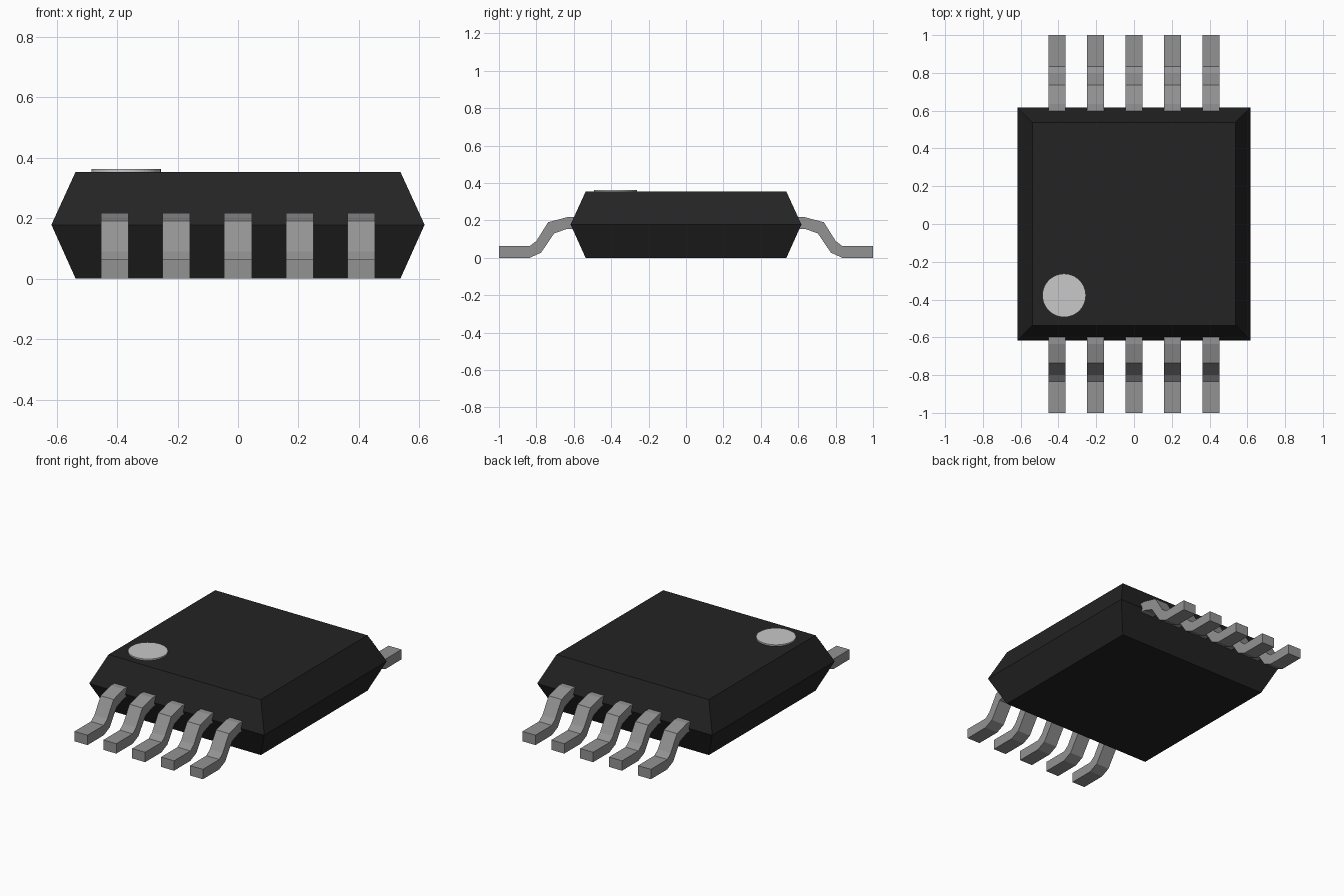
import bpy, bmesh, math

cube = bpy.data.objects.get("Cube")
if cube:
    bpy.data.objects.remove(cube, do_unlink=True)


def material(name, rgb):
    m = bpy.data.materials.new(name)
    m.use_nodes = True
    m.diffuse_color = (*rgb, 1)
    m.node_tree.nodes["Principled BSDF"].inputs["Base Color"].default_value = (*rgb, 1)
    return m


BLACK = material("black plastic", (0.017, 0.017, 0.017))
METAL = material("grey metal", (0.29, 0.29, 0.29))
SILVER = material("light grey paint", (0.58, 0.58, 0.58))


def finish(name, bm, mat):
    bmesh.ops.recalc_face_normals(bm, faces=bm.faces)
    mesh = bpy.data.meshes.new(name)
    bm.to_mesh(mesh)
    bm.free()
    mesh.materials.append(mat)
    ob = bpy.data.objects.new(name, mesh)
    bpy.context.collection.objects.link(ob)
    return ob


# Package body: square rings, widest at the middle seam
bm = bmesh.new()
rings = []
for half, z in ((0.537, 0.0), (0.617, 0.178), (0.537, 0.353)):
    rings.append([bm.verts.new((sx * half, sy * half, z))
                  for sx, sy in ((-1, -1), (1, -1), (1, 1), (-1, 1))])
bm.faces.new(rings[0])
bm.faces.new(rings[-1])
for low, high in zip(rings, rings[1:]):
    for i in range(4):
        j = (i + 1) % 4
        bm.faces.new((low[i], low[j], high[j], high[i]))
finish("package_body", bm, BLACK)

# Pin one marker: thin disc on the top face
bm = bmesh.new()
bmesh.ops.create_cone(bm, cap_ends=True, segments=48, radius1=0.115,
                      radius2=0.115, depth=0.012)
bmesh.ops.translate(bm, verts=bm.verts, vec=(-0.37, -0.378, 0.356))
finish("pin_one_marker", bm, SILVER)

# Gull-wing lead profile as (distance from centre, height)
LEAD = [(1.0, 0.0), (0.835, 0.0), (0.775, 0.027), (0.705, 0.13), (0.635, 0.155),
        (0.56, 0.155), (0.56, 0.217), (0.635, 0.217), (0.737, 0.19),
        (0.80, 0.09), (0.835, 0.063), (1.0, 0.063)]
LEAD_WIDTH, PITCH = 0.091, 0.2035


def lead(name, x, side):
    bm = bmesh.new()
    face = bm.faces.new([bm.verts.new((x - LEAD_WIDTH / 2, side * y, z)) for y, z in LEAD])
    ext = bmesh.ops.extrude_face_region(bm, geom=[face])
    moved = [v for v in ext["geom"] if isinstance(v, bmesh.types.BMVert)]
    bmesh.ops.translate(bm, verts=moved, vec=(LEAD_WIDTH, 0, 0))
    # Keep one cap at each end
    if not face.is_valid or len(bm.faces) < len(LEAD) + 2:
        bmesh.ops.holes_fill(bm, edges=[e for e in bm.edges if e.is_boundary], sides=0)
    finish(name, bm, METAL)


# Five leads on each of the front and back edges
for side, label in ((-1, "front"), (1, "back")):
    for i in range(5):
        lead(f"{label}_lead_{i + 1}", (i - 2) * PITCH, side)
